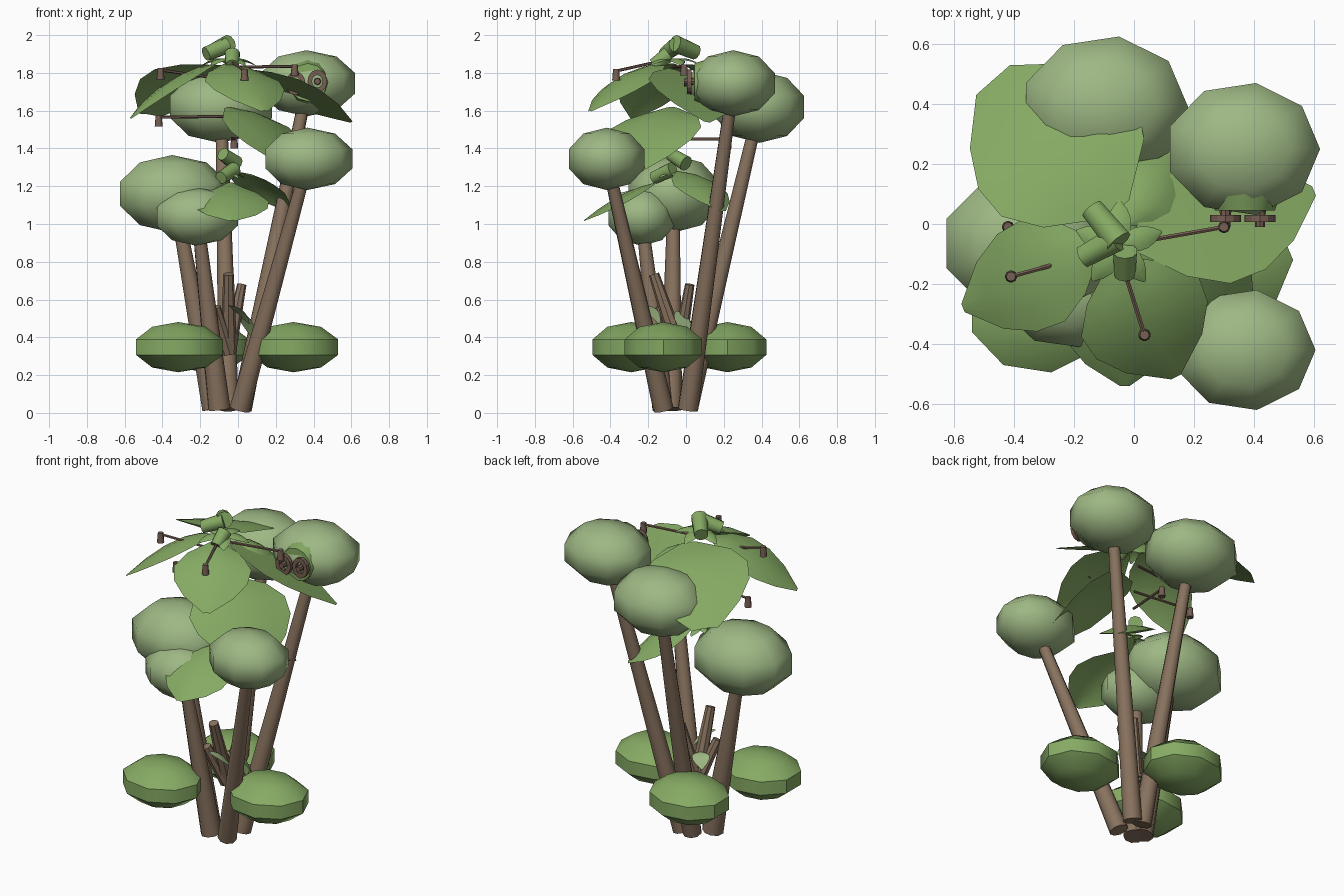
import bpy, bmesh, math
from mathutils import Vector, Matrix

if "Cube" in bpy.data.objects:
    bpy.data.objects.remove(bpy.data.objects["Cube"])


def material(name, rgb):
    m = bpy.data.materials.new(name)
    m.diffuse_color = (*rgb, 1)
    m.use_nodes = True
    m.node_tree.nodes["Principled BSDF"].inputs["Base Color"].default_value = m.diffuse_color
    return m


PALE = material("pale_green", (.342, .479, .231))
GREEN = material("leaf_green", (.238, .402, .127))
BARK = material("bark_brown", (.245, .168, .112))
TWIG = material("twig_brown", (.18, .112, .085))


def finish(name, bm, mat, smooth=None):
    me = bpy.data.meshes.new(name)
    bm.to_mesh(me)
    bm.free()
    me.materials.append(mat)
    ob = bpy.data.objects.new(name, me)
    bpy.context.collection.objects.link(ob)
    if smooth:
        bpy.ops.object.select_all(action='DESELECT')
        ob.select_set(True)
        bpy.context.view_layer.objects.active = ob
        bpy.ops.object.shade_smooth_by_angle(angle=math.radians(smooth))
    return ob


# Faceted spheroid: nine sides, five rings, so it has a flat band around its middle
def ball(name, loc, radii, mat, smooth):
    bm = bmesh.new()
    bmesh.ops.create_uvsphere(bm, u_segments=9, v_segments=5, radius=1)
    # turn one corner towards +x
    v = max(bm.verts, key=lambda v: v.co.x - abs(v.co.z) * 1e-3)
    bm.transform(Matrix.Rotation(-math.atan2(v.co.y, v.co.x), 4, 'Z'))
    rx, ry, rz = radii
    x, y, z = loc
    bm.transform(Matrix.Translation((x - .03 * rx, y, z))
                 @ Matrix.Diagonal((rx * 1.031 / .951, ry / .985 / .951, rz, 1)))
    return finish(name, bm, mat, smooth)


# Tapered rod between two points
def rod(name, a, b, r1, r2, mat, segs=8, smooth=None):
    a, b = Vector(a), Vector(b)
    d = b - a
    bm = bmesh.new()
    bmesh.ops.create_cone(bm, cap_ends=True, segments=segs, radius1=r1, radius2=r2, depth=d.length)
    bm.transform(Matrix.Translation((a + b) / 2) @ d.to_track_quat('Z', 'Y').to_matrix().to_4x4())
    return finish(name, bm, mat, smooth)


# Arched leaf: half-widths along a bent midrib, edges drooping, optional roll about the midrib
PROFILE = (.12, .7, 1, .95, .65, .08)
BLUNT = (.15, .75, 1, .97, .72, .25)


def leaf(name, base, tip, half, arch=.06, droop=.05, roll=0, mat=GREEN, profile=PROFILE):
    base, tip = Vector(base), Vector(tip)
    d = tip - base
    side = d.cross(Vector((0, 0, 1))).normalized()
    side = Matrix.Rotation(roll, 3, d.normalized()) @ side
    bm = bmesh.new()
    rows = []
    for i, w in enumerate(profile):
        t = i / (len(profile) - 1)
        c = base + d * t + Vector((0, 0, arch * 4 * t * (1 - t)))
        rows.append([bm.verts.new(c + side * half * w * s - Vector((0, 0, droop * w * s * s)))
                     for s in (-1, -.5, 0, .5, 1)])
    for r0, r1 in zip(rows, rows[1:]):
        for j in range(4):
            bm.faces.new((r0[j], r0[j + 1], r1[j + 1], r1[j]))
    bmesh.ops.recalc_face_normals(bm, faces=bm.faces)
    if sum(f.normal.z for f in bm.faces) < 0:
        bmesh.ops.reverse_faces(bm, faces=bm.faces)
    return finish(name, bm, mat, 40)


# Foliage balls, each carried by a leaning trunk: centre, radii, trunk foot, foot radius
CROWNS = [
    ((.375, -.42, 1.345), (.23, .20, .165), (.01, -.12), .055),
    ((.37, .25, 1.745), (.25, .22, .175), (.02, .01), .055),
    ((-.09, .39, 1.62), (.27, .235, .19), (-.05, .01), .055),
    ((-.34, -.065, 1.16), (.285, .24, .205), (-.13, -.08), .062),
    ((-.215, -.235, 1.04), (.215, .175, .155), (-.10, -.12), .06),
]
for i, (c, r, foot, rf) in enumerate(CROWNS):
    ball(f"crown_{i + 1}", c, r, PALE, 180)
    rod(f"trunk_{i + 1}", (*foot, .02), c, rf, .031, BARK, 9, 45)

# Low bushes around the foot
for i, (x, y) in enumerate([(-.31, -.29), (.30, -.12), (-.17, .22)]):
    ball(f"bush_{i + 1}", (x, y, .348), (.23, .205, .133), GREEN, 42)

# Short cut stumps in the middle, with small leaves
rod("stump_1", (-.05, -.03, .32), (-.05, -.17, .735), .045, .028, BARK)
rod("stump_2", (-.05, -.04, .32), (.02, .02, .68), .04, .025, BARK)
rod("stump_3", (-.05, -.04, .32), (-.12, -.14, .56), .04, .028, BARK)
leaf("stump_leaf_1", (-.05, -.22, .57), (.06, -.14, .47), .04, .02, 0, mat=PALE)
leaf("stump_leaf_2", (.0, -.05, .54), (.09, .02, .38), .05, .02, 0, mat=PALE)
leaf("stump_leaf_3", (-.06, -.05, .5), (-.13, .03, .44), .05, .02, 0, mat=PALE)

# Large upper leaves
leaf("top_leaf_front", (-.06, -.12, 1.85), (.14, -.51, 1.6), .22)
leaf("top_leaf_left", (-.12, -.07, 1.85), (-.57, -.28, 1.56), .185, .06, .035, .1)
leaf("top_leaf_back", (-.05, .05, 1.84), (-.47, .48, 1.58), .30, .07, .02, .13, profile=BLUNT)
leaf("top_leaf_right", (0, -.07, 1.82), (.60, .11, 1.54), .22, .015, .0, -.22)
leaf("top_leaf_small", (-.03, .0, 1.8), (.14, .24, 1.62), .12)

# Middle tier leaves
leaf("middle_leaf_high", (-.05, -.08, 1.62), (.36, -.31, 1.28), .295, .07, .05, .05, profile=BLUNT)
leaf("middle_leaf_front", (-.04, -.16, 1.22), (-.03, -.54, 1.02), .2, .03, .05)
leaf("middle_leaf_right", (-.02, -.04, 1.28), (.26, .2, 1.07), .16, .05, .04)

# Little leaves around the two hubs
for i in range(5):
    a = i * math.tau / 5 + .3
    for level, z in (("top", 1.87), ("middle", 1.26)):
        k = 1 if level == "top" else .6
        cx, cy = (-.05, -.07)
        leaf(f"{level}_sprig_{i + 1}", (cx, cy, z),
             (cx + .15 * k * math.cos(a), cy + .15 * k * math.sin(a), z - .03 * k), .04 * k, .02, .01)

# Rolled shoots at the hubs
SHOOTS = [
    ((-.14, .05, 1.91), (-.05, -.06, 1.955), .048),
    ((-.17, -.11, 1.90), (-.06, -.05, 1.945), .045),
    ((-.03, -.17, 1.84), (-.03, -.09, 1.90), .042),
    ((-.08, -.08, 1.37), (-.01, .0, 1.32), .042),
    ((-.09, -.17, 1.245), (-.02, -.07, 1.29), .04),
]
for i, (a, b, r) in enumerate(SHOOTS):
    rod(f"shoot_{i + 1}", a, b, r * .85, r, GREEN, 10, 40)

# Thin twigs with hanging pegs
TWIGS = [
    ((-.04, -.07, 1.83), (.30, -.01, 1.835)),
    ((-.05, -.1, 1.87), (.035, -.37, 1.81)),
    ((-.1, -.09, 1.77), (-.41, -.175, 1.815)),
    ((-.05, -.06, 1.57), (-.42, -.01, 1.565)),
    ((-.04, -.05, 1.45), (-.02, .22, 1.45)),
]
for i, (a, b) in enumerate(TWIGS):
    rod(f"twig_{i + 1}", a, b, .008, .008, TWIG, 6)
    x, y, z = b
    rod(f"peg_{i + 1}", (x, y, z + .01), (x, y, z - .05), .016, .021, TWIG, 8, 50)

# Round pad on the upper right crown with two knobbed rings
rod("pad", (.37, .12, 1.75), (.37, .045, 1.75), .125, .10, GREEN, 12, 40)
SECTION = [(.052, .03), (.052, .006), (.028, .006), (.028, .03)]
N = 12
for i, (x, z) in enumerate([(.305, 1.745), (.42, 1.755)]):
    bm = bmesh.new()
    loops = []
    for k in range(N):
        a = k * math.tau / N
        loops.append([bm.verts.new((x + r * math.cos(a), y, z + 1.2 * r * math.sin(a)))
                      for r, y in SECTION])
    for k in range(N):
        p, q = loops[k], loops[(k + 1) % N]
        for j in range(4):
            bm.faces.new((p[j], p[(j + 1) % 4], q[(j + 1) % 4], q[j]))
    bmesh.ops.recalc_face_normals(bm, faces=bm.faces)
    finish(f"ring_{i + 1}", bm, TWIG)
    rod(f"knob_{i + 1}", (x, .05, z), (x, -.01, z), .02, .016, TWIG, 8)
